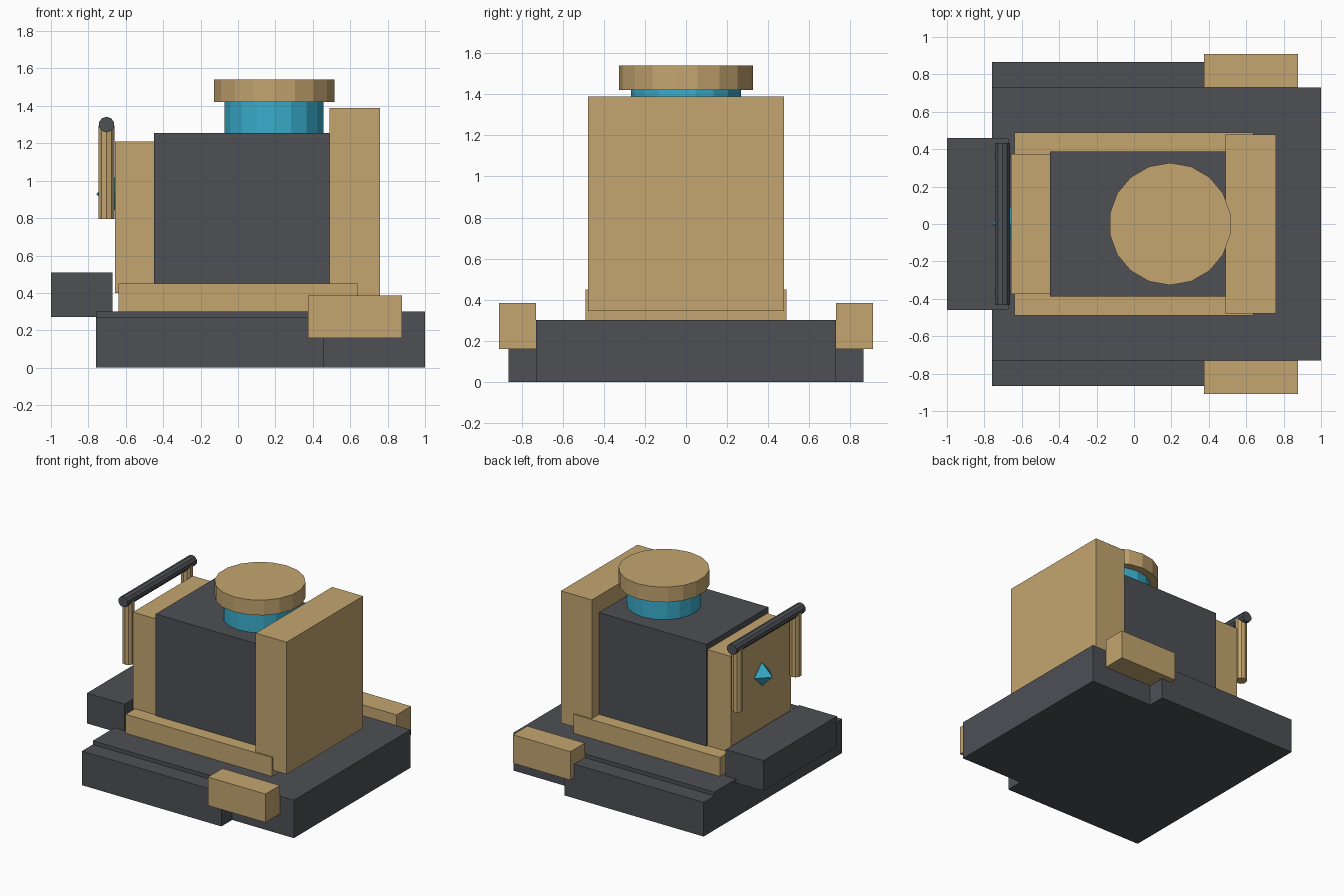
import bpy
import bmesh
import math
from mathutils import Matrix

if "Cube" in bpy.data.objects:
    bpy.data.objects.remove(bpy.data.objects["Cube"])


def material(name, rgb):
    m = bpy.data.materials.new(name)
    m.diffuse_color = (*rgb, 1)
    m.use_nodes = True
    m.node_tree.nodes["Principled BSDF"].inputs["Base Color"].default_value = m.diffuse_color
    return m


TAN = material("tan", (0.55, 0.376, 0.162))
DARK = material("dark_grey", (0.074, 0.08, 0.091))
CYAN = material("cyan", (0.042, 0.423, 0.604))


def finish(name, bm, mat):
    bmesh.ops.recalc_face_normals(bm, faces=bm.faces)
    mesh = bpy.data.meshes.new(name)
    bm.to_mesh(mesh)
    bm.free()
    mesh.materials.append(mat)
    obj = bpy.data.objects.new(name, mesh)
    bpy.context.collection.objects.link(obj)
    return obj


def box(name, mat, x, y, z):
    """Box from its (low, high) extents on each axis."""
    mid = [(a + b) / 2 for a, b in (x, y, z)]
    size = [b - a for a, b in (x, y, z)]
    bm = bmesh.new()
    bmesh.ops.create_cube(bm, size=1, matrix=Matrix.Translation(mid) @ Matrix.Diagonal((*size, 1)))
    return finish(name, bm, mat)


def cylinder(name, mat, centre, radius, length, sides, along_y=False):
    """Faceted cylinder, upright or lying along y."""
    turn = Matrix.Rotation(math.pi / 2, 4, 'X') if along_y else Matrix.Identity(4)
    bm = bmesh.new()
    bmesh.ops.create_cone(bm, cap_ends=True, segments=sides, radius1=radius, radius2=radius,
                          depth=length, matrix=Matrix.Translation(centre) @ turn)
    return finish(name, bm, mat)


# Base and rear step
box("base", DARK, (-0.76, 1.0), (-0.73, 0.73), (0, 0.30))
box("step", DARK, (-1.0, -0.67), (-0.46, 0.46), (0.27, 0.51))

# Body: trim, core, low panel and tall slab
box("trim", TAN, (-0.64, 0.64), (-0.49, 0.49), (0.30, 0.45))
box("core", DARK, (-0.45, 0.495), (-0.387, 0.387), (0.30, 1.255))
box("low_panel", TAN, (-0.657, -0.449), (-0.375, 0.375), (0.40, 1.21))
box("tall_slab", TAN, (0.49, 0.76), (-0.478, 0.478), (0.345, 1.39))

# Round top
cylinder("neck", CYAN, (0.193, 0, 1.335), 0.268, 0.19, 18)
cylinder("cap", TAN, (0.193, 0, 1.48), 0.327, 0.12, 18)

# Paired side parts
for side, label in ((-1, "front"), (1, "back")):
    box(label + "_skirt", DARK, (-0.76, 0.46), sorted((side * 0.72, side * 0.865)), (0, 0.27))
    box(label + "_block", TAN, (0.375, 0.878), sorted((side * 0.73, side * 0.91)), (0.16, 0.385))
    cylinder(label + "_post", TAN, (-0.703, side * 0.365, 1.045), 0.044, 0.50, 10)

# Handle bar
cylinder("handle_bar", DARK, (-0.703, 0, 1.30), 0.042, 0.865, 10, along_y=True)

# Eight-sided gem: two pyramids sharing a square girdle
bm = bmesh.new()
c, r = Matrix.Translation((-0.665, 0, 0.93)), 0.093
tips = [bm.verts.new(c @ Matrix.Translation((0, 0, s * r)).translation) for s in (-1, 1)]
ring = [bm.verts.new(c @ Matrix.Translation((r * math.cos(a), r * math.sin(a), 0)).translation)
        for a in (i * math.pi / 2 for i in range(4))]
for tip in tips:
    for i in range(4):
        bm.faces.new((ring[i], ring[(i + 1) % 4], tip))
finish("gem", bm, CYAN)
